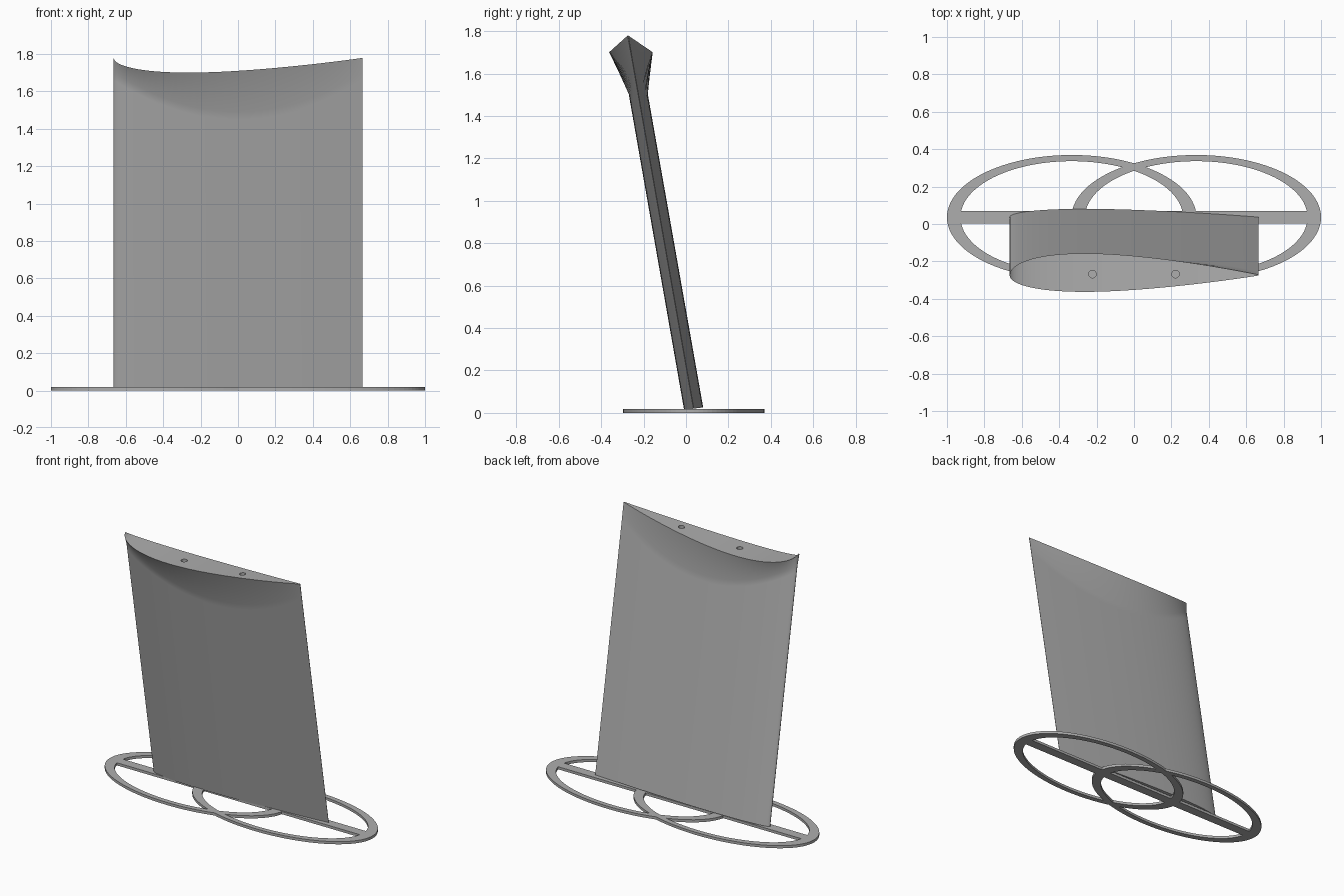
import bpy, bmesh, math

cube = bpy.data.objects.get("Cube")
if cube:
    bpy.data.objects.remove(cube, do_unlink=True)

grey = bpy.data.materials.new("light grey")
grey.use_nodes = True
colour = (0.42, 0.42, 0.42, 1)
grey.diffuse_color = colour
grey.node_tree.nodes["Principled BSDF"].inputs["Base Color"].default_value = colour

HALF = 0.665      # half chord of the blade
N = 48            # stations along the chord
LEAN = math.tan(math.radians(10))


def make_object(name, bm):
    bmesh.ops.recalc_face_normals(bm, faces=bm.faces)
    mesh = bpy.data.meshes.new(name)
    bm.to_mesh(mesh)
    bm.free()
    mesh.materials.append(grey)
    ob = bpy.data.objects.new(name, mesh)
    bpy.context.collection.objects.link(ob)
    return ob


def boolean(target, tool, operation):
    mod = target.modifiers.new(operation.title(), 'BOOLEAN')
    mod.operation, mod.object, mod.solver = operation, tool, 'EXACT'
    tool.hide_render = True
    tool.hide_set(True)


def thickness(c):
    # symmetric airfoil, 0 at the nose and 1 at the thickest station
    return (2.969 * math.sqrt(c) - 1.26 * c - 3.516 * c**2
            + 2.843 * c**3 - 1.015 * c**4)


def centre(z):
    return 0.04 - LEAN * z


def neck(x):
    # curved line where the flare starts
    return 1.49 + 0.21 * (x / HALF) ** 2


# Blade: airfoil rings from foot to flared rim
def foot_point(x, d):
    return (x, 0.036 + 0.045 * d, 0.02 + 0.006 * d)


def below_neck_point(x, d):
    z = neck(x) - 0.04
    return (x, centre(z) + 0.045 * d, z)


def neck_point(x, d):
    z = neck(x)
    return (x, centre(z) + 0.045 * d, z)


def rim_point(x, d):
    z = 1.78 - 0.08 * abs(d)
    return (x, centre(z) + 0.103 * d, z)


stations = [0.5 * (1 - math.cos(math.pi * i / N)) for i in range(N + 1)]
loop = [(c, 1) for c in reversed(stations)] + [(c, -1) for c in stations[1:]]
bm = bmesh.new()
rings = []
for point in (foot_point, below_neck_point, neck_point, rim_point):
    rings.append([bm.verts.new(point(-HALF + 2 * HALF * c, s * max(thickness(c), 0)))
                  for c, s in loop])
count = len(loop)
for low, high in zip(rings, rings[1:]):
    for i in range(count):
        j = (i + 1) % count
        bm.faces.new((low[i], low[j], high[j], high[i]))
for ring in (rings[0], rings[-1]):
    for i in range(N):
        a, b = ring[i], ring[i + 1]
        c, d = ring[count - 2 - i], ring[count - 1 - i]
        bm.faces.new((a, b, d) if b is c else (a, b, c, d))
blade = make_object("blade", bm)
bpy.context.view_layer.objects.active = blade
blade.select_set(True)
bpy.ops.object.shade_smooth_by_angle(angle=math.radians(30))

# Two small mounting holes in the top
for side, x in (("left", 0.222), ("right", -0.222)):
    bpy.ops.mesh.primitive_cylinder_add(vertices=24, radius=0.02, depth=0.2,
                                        location=(x, -0.268, 1.745))
    cutter = bpy.context.object
    cutter.name = side + "_hole_cutter"
    cutter.data.materials.append(grey)
    boolean(blade, cutter, 'DIFFERENCE')


# Base: two overlapping oval rings joined by a flat bar
def oval_ring(name, cx):
    bm = bmesh.new()
    loops = []
    for a, b, z in ((0.667, 0.333, 0), (0.667, 0.333, 0.018),
                    (0.595, 0.3, 0.018), (0.595, 0.3, 0)):
        loops.append([bm.verts.new((cx + a * math.cos(t), 0.036 + b * math.sin(t), z))
                      for t in (2 * math.pi * i / 96 for i in range(96))])
    for k in range(4):
        p, q = loops[k], loops[(k + 1) % 4]
        for i in range(96):
            j = (i + 1) % 96
            bm.faces.new((p[i], p[j], q[j], q[i]))
    return make_object(name, bm)


base = oval_ring("base", -0.333)
boolean(base, oval_ring("left_oval", 0.333), 'UNION')
bm = bmesh.new()
bmesh.ops.create_cube(bm, size=1)
for v in bm.verts:
    v.co = (v.co.x * 1.93, 0.036 + v.co.y * 0.065, 0.009 + v.co.z * 0.018)
boolean(base, make_object("base_bar", bm), 'UNION')
